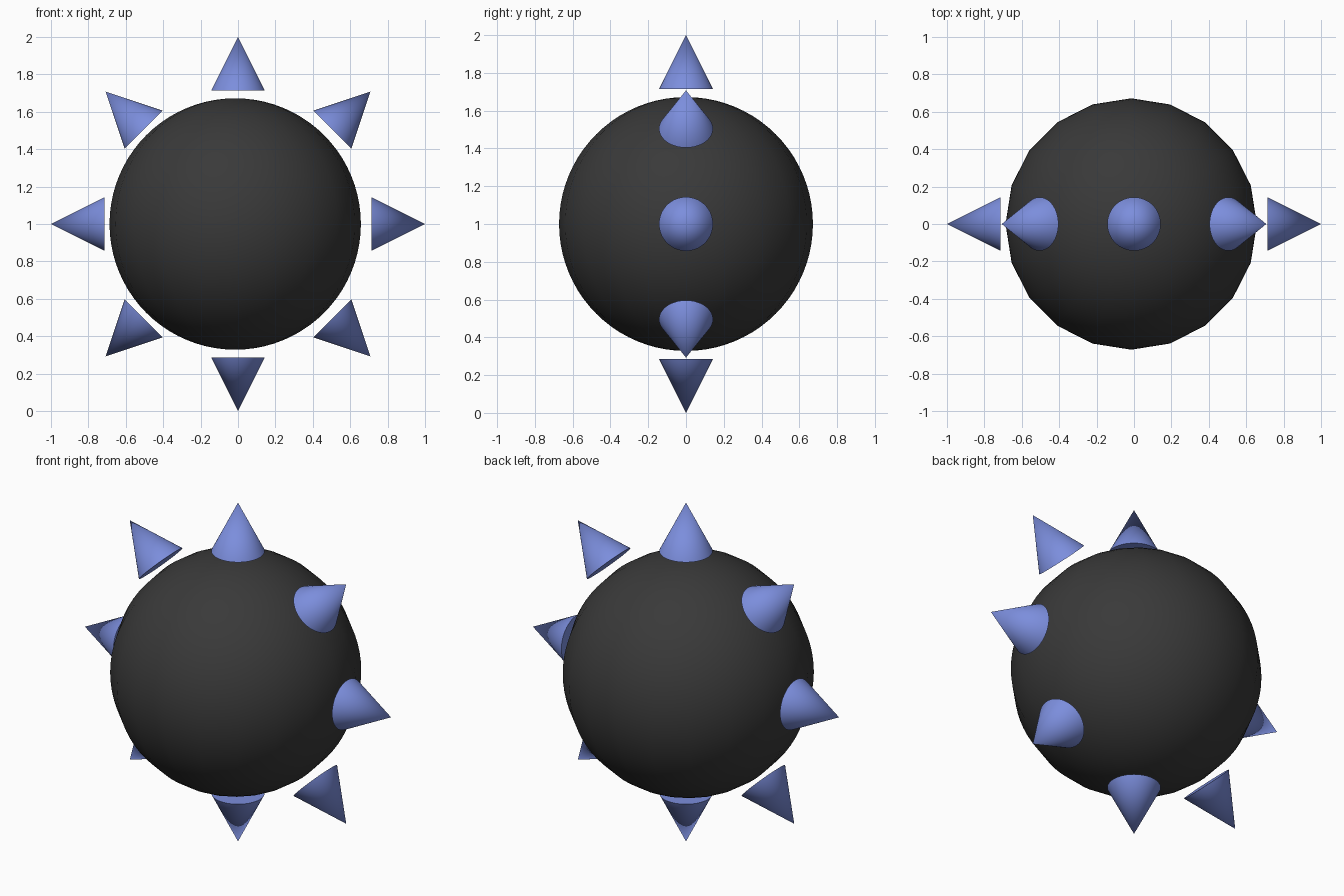
import bpy
import math

cube = bpy.data.objects.get("Cube")
if cube:
    bpy.data.objects.remove(cube, do_unlink=True)


def make_material(name, rgb):
    mat = bpy.data.materials.new(name)
    mat.use_nodes = True
    colour = (*rgb, 1.0)
    mat.diffuse_color = colour
    mat.node_tree.nodes["Principled BSDF"].inputs["Base Color"].default_value = colour
    return mat


def finish(name, mat):
    obj = bpy.context.object
    obj.name = name
    obj.data.name = name
    obj.data.materials.append(mat)
    bpy.ops.object.shade_smooth_by_angle(angle=math.radians(35))
    return obj


charcoal = make_material("charcoal", (0.041, 0.041, 0.041))
periwinkle = make_material("periwinkle", (0.20, 0.27, 0.72))

# Round body, slightly off the spike ring's centre
bpy.ops.mesh.primitive_uv_sphere_add(segments=20, ring_count=40, radius=0.672,
                                     location=(-0.015, 0, 1))
finish("body", charcoal)

# Ring of eight floating spikes pointing outwards
SPIKE_RADIUS = 1 / 7
SPIKE_HEIGHT = 2 / 7
centre_distance = 1 - SPIKE_HEIGHT / 2
names = ("top", "upper_left", "left", "lower_left",
         "bottom", "lower_right", "right", "upper_right")
for i, name in enumerate(names):
    angle = i * math.pi / 4
    bpy.ops.mesh.primitive_cone_add(
        vertices=64, radius1=SPIKE_RADIUS, radius2=0, depth=SPIKE_HEIGHT,
        location=(centre_distance * math.sin(angle), 0,
                  1 + centre_distance * math.cos(angle)),
        rotation=(0, angle, 0))
    finish(f"{name}_spike", periwinkle)
